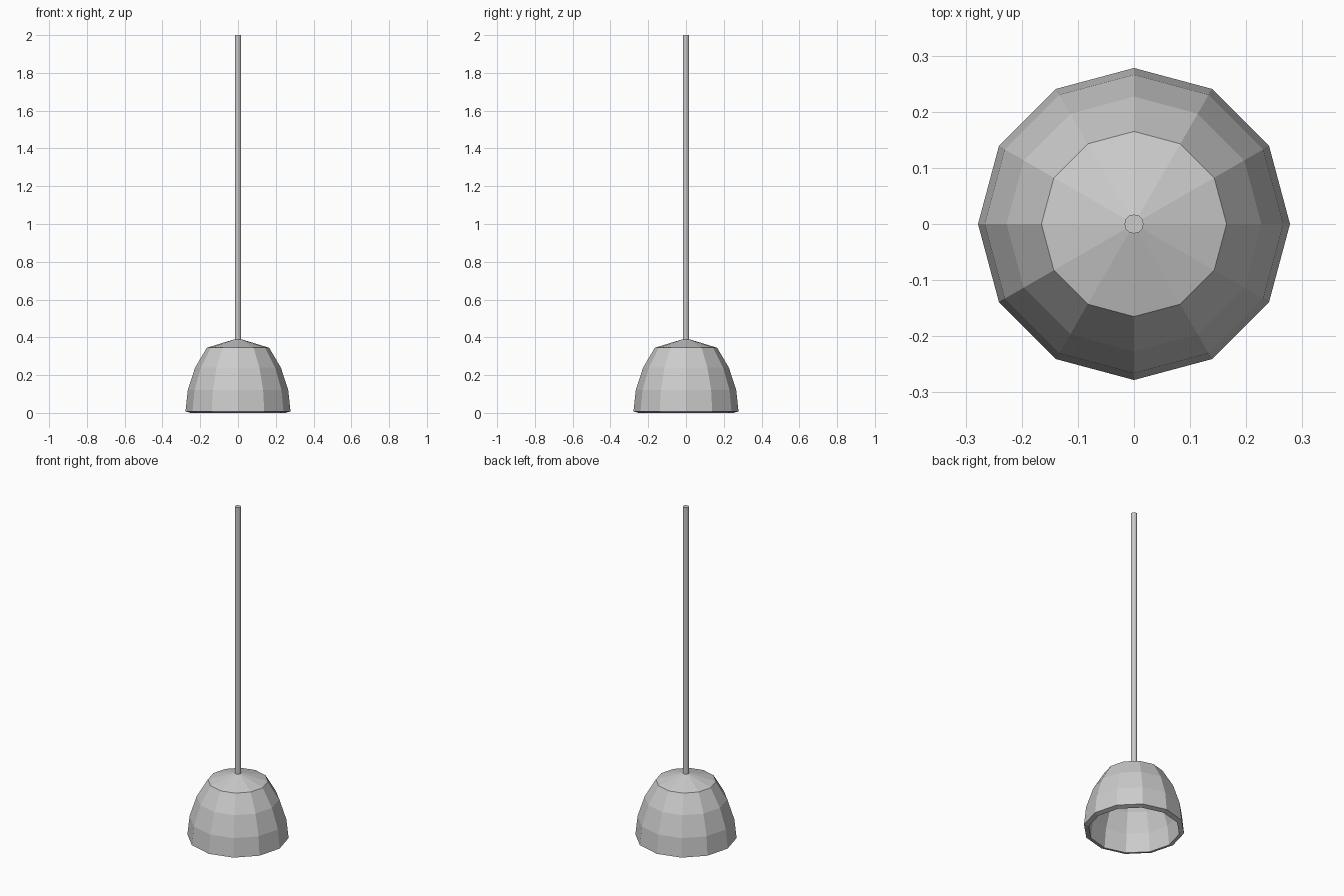
import bpy, bmesh, math

if "Cube" in bpy.data.objects:
    bpy.data.objects.remove(bpy.data.objects["Cube"])

SIDES = 12


def lathe(name, profile):
    """Revolve (radius, z) points around z; zero radius makes a pole."""
    bm = bmesh.new()
    rings = []
    for r, z in profile:
        if r == 0:
            rings.append([bm.verts.new((0, 0, z))] * SIDES)
        else:
            rings.append([bm.verts.new((r * math.cos(2 * math.pi * i / SIDES),
                                        r * math.sin(2 * math.pi * i / SIDES), z))
                          for i in range(SIDES)])
    for a, b in zip(rings, rings[1:] + rings[:1]):
        if a[0] is a[1] and b[0] is b[1]:
            continue
        for i in range(SIDES):
            j = (i + 1) % SIDES
            bm.faces.new(list(dict.fromkeys((a[i], a[j], b[j], b[i]))))
    bmesh.ops.recalc_face_normals(bm, faces=bm.faces)
    mesh = bpy.data.meshes.new(name)
    bm.to_mesh(mesh)
    bm.free()
    obj = bpy.data.objects.new(name, mesh)
    bpy.context.collection.objects.link(obj)
    return obj


# Hollow cup: outer shell up to the apex, inner shell back down to the rim
lathe("suction_cup", [
    (0.278, 0.008), (0.266, 0.12), (0.227, 0.24), (0.165, 0.345), (0, 0.395),
    (0, 0.368), (0.149, 0.322), (0.202, 0.228), (0.239, 0.114), (0.251, 0.0)])

# Straight handle rising from the cup
lathe("handle", [(0, 0.375), (0.017, 0.375), (0.017, 2.0), (0, 2.0)])
